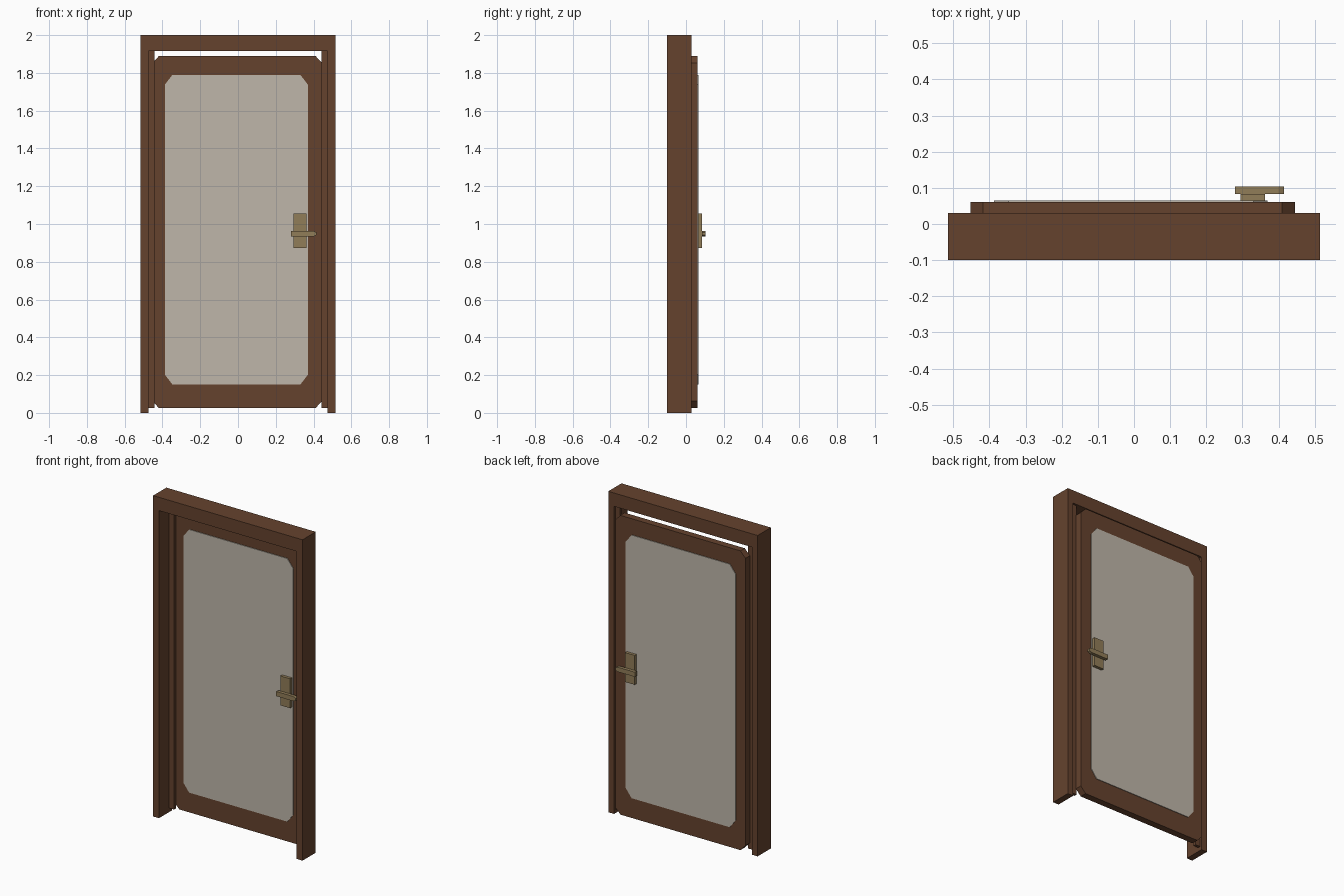
import bpy
import bmesh

if "Cube" in bpy.data.objects:
    bpy.data.objects.remove(bpy.data.objects["Cube"])


def material(name, color):
    m = bpy.data.materials.new(name)
    m.diffuse_color = (*color, 1.0)
    m.use_nodes = True
    m.node_tree.nodes["Principled BSDF"].inputs["Base Color"].default_value = m.diffuse_color
    return m


wood = material("brown wood", (0.130, 0.055, 0.027))
pane = material("warm grey glass", (0.52, 0.47, 0.40))
metal = material("dull brass", (0.285, 0.205, 0.098))


def prism(name, outline, y0, y1, mat):
    """Extrude an (x, z) outline from y0 to y1."""
    bm = bmesh.new()
    face = bm.faces.new([bm.verts.new((x, y0, z)) for x, z in outline])
    ext = bmesh.ops.extrude_face_region(bm, geom=[face])
    moved = [v for v in ext["geom"] if isinstance(v, bmesh.types.BMVert)]
    bmesh.ops.translate(bm, verts=moved, vec=(0, y1 - y0, 0))
    bmesh.ops.recalc_face_normals(bm, faces=bm.faces)
    mesh = bpy.data.meshes.new(name)
    bm.to_mesh(mesh)
    bm.free()
    mesh.materials.append(mat)
    obj = bpy.data.objects.new(name, mesh)
    bpy.context.collection.objects.link(obj)
    return obj


def rect(x0, x1, z0, z1):
    return [(x0, z0), (x1, z0), (x1, z1), (x0, z1)]


def chamfered(x0, x1, z0, z1, cx, cz):
    return [(x0 + cx, z0), (x1 - cx, z0), (x1, z0 + cz), (x1, z1 - cz),
            (x1 - cx, z1), (x0 + cx, z1), (x0, z1 - cz), (x0, z0 + cz)]


# Frame: two jambs and a lintel in one outline
prism("door_frame",
      [(-0.515, 0), (-0.475, 0), (-0.475, 1.917), (0.475, 1.917),
       (0.475, 0), (0.515, 0), (0.515, 2), (-0.515, 2)],
      -0.10, 0.03, wood)

# Stop strips along the jambs, in front of the door leaf
prism("left_stop", rect(-0.475, -0.441, 0.025, 1.917), 0.0, 0.018, wood)
prism("right_stop", rect(0.441, 0.475, 0.025, 1.917), 0.0, 0.018, wood)

# Door leaf with a slightly proud glass pane on both sides
prism("door_leaf", chamfered(-0.453, 0.445, 0.025, 1.89, 0.035, 0.037),
      0.018, 0.061, wood)
prism("glass_pane", chamfered(-0.387, 0.37, 0.15, 1.79, 0.04, 0.052),
      0.014, 0.065, pane)

# Handles mirrored about the middle of the leaf
MID = 0.0395
lever = [(0.28, 0.934), (0.40, 0.934), (0.415, 0.941),
         (0.415, 0.956), (0.40, 0.963), (0.28, 0.963)]
for side, s in (("front", -1), ("back", 1)):
    prism(side + "_handle_plate", rect(0.295, 0.362, 0.873, 1.056),
          MID + s * 0.0215, MID + s * 0.044, metal)
    prism(side + "_handle_lever", lever,
          MID + s * 0.044, MID + s * 0.064, metal)
